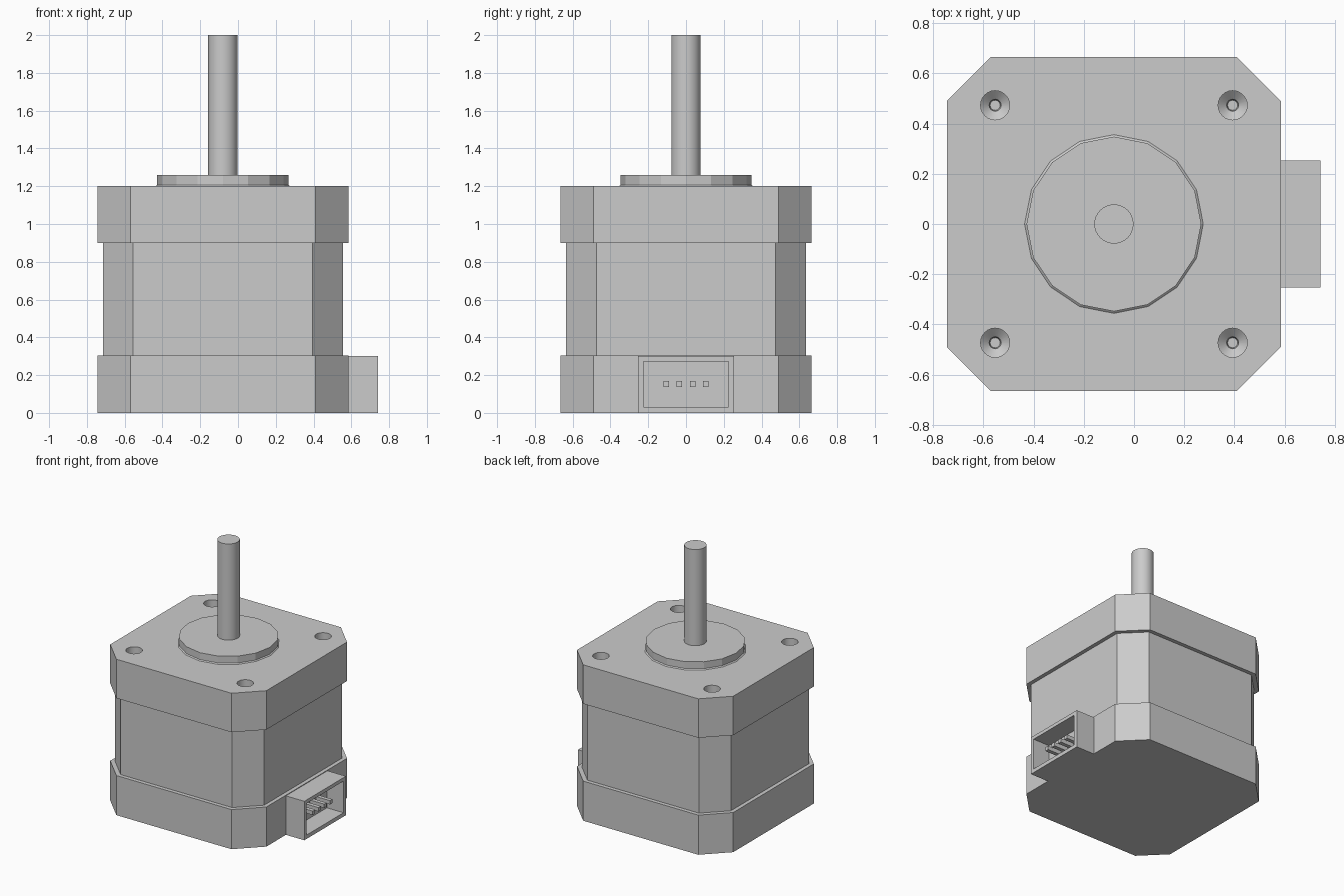
import bpy, bmesh, math
from mathutils import Matrix

if "Cube" in bpy.data.objects:
    bpy.data.objects.remove(bpy.data.objects["Cube"])

CX = -0.08  # motor axis


def finish(name, bm):
    bmesh.ops.recalc_face_normals(bm, faces=bm.faces)
    me = bpy.data.meshes.new(name)
    bm.to_mesh(me)
    bm.free()
    ob = bpy.data.objects.new(name, me)
    bpy.context.collection.objects.link(ob)
    return ob


def chamfered_block(name, half, flat, z0, z1):
    """Square prism with cut corners; flat is the half length of each side."""
    bm = bmesh.new()
    pts = [(half, -flat), (half, flat), (flat, half), (-flat, half),
           (-half, flat), (-half, -flat), (-flat, -half), (flat, -half)]
    base = [bm.verts.new((CX + x, y, z0)) for x, y in pts]
    top = [bm.verts.new((CX + x, y, z1)) for x, y in pts]
    bm.faces.new(base)
    bm.faces.new(top)
    for i in range(8):
        j = (i + 1) % 8
        bm.faces.new((base[i], base[j], top[j], top[i]))
    return finish(name, bm)


def turned(name, profile, sides, x=CX, y=0):
    """Solid of revolution from (radius, z) pairs, capped at both ends."""
    bm = bmesh.new()
    angles = [2 * math.pi * i / sides for i in range(sides)]
    rings = [[bm.verts.new((x + r * math.cos(a), y + r * math.sin(a), z))
              for a in angles] for r, z in profile]
    for a, b in zip(rings, rings[1:]):
        for i in range(sides):
            j = (i + 1) % sides
            bm.faces.new((a[i], a[j], b[j], b[i]))
    bm.faces.new(rings[0])
    bm.faces.new(rings[-1])
    return finish(name, bm)


def box(name, lo, hi):
    bm = bmesh.new()
    mid = [(a + b) / 2 for a, b in zip(lo, hi)]
    size = [b - a for a, b in zip(lo, hi)]
    m = Matrix.Translation(mid) @ Matrix.Diagonal((*size, 1))
    bmesh.ops.create_cube(bm, size=1, matrix=m)
    return finish(name, bm)


def cut(target, cutter):
    mod = target.modifiers.new("cut", 'BOOLEAN')
    mod.operation = 'DIFFERENCE'
    mod.solver = 'EXACT'
    mod.object = cutter
    bpy.context.view_layer.objects.active = target
    bpy.ops.object.modifier_apply(modifier=mod.name)
    bpy.data.objects.remove(cutter)


def smooth(ob):
    bpy.ops.object.select_all(action='DESELECT')
    ob.select_set(True)
    bpy.context.view_layer.objects.active = ob
    bpy.ops.object.shade_smooth_by_angle(angle=math.radians(30))


# Housing
chamfered_block("rear_end_cap", 0.665, 0.49, 0, 0.305)
chamfered_block("stator_body", 0.635, 0.475, 0.305, 0.9)
front_cap = chamfered_block("front_end_cap", 0.665, 0.49, 0.9, 1.2)

# Mounting holes with drilled, tapered bottoms
for sx in (-1, 1):
    for sy in (-1, 1):
        hole = turned("hole_cutter", [(0.02, 1.06), (0.024, 1.08), (0.058, 1.11), (0.058, 1.25)],
                      24, CX + sx * 0.473, sy * 0.473)
        cut(front_cap, hole)
smooth(front_cap)

# Pilot boss and shaft
turned("pilot_boss", [(0.356, 1.2), (0.348, 1.207), (0.348, 1.26)], 16)
smooth(turned("shaft", [(0.078, 1.25), (0.078, 2.0)], 32))

# Connector socket with four pins
socket = box("connector_socket", (0.58, -0.253, 0), (0.742, 0.253, 0.3))
cut(socket, box("socket_cutter", (0.6, -0.224, 0.03), (0.8, 0.224, 0.273)))
for i in range(4):
    y = (i - 1.5) * 0.07
    box(f"connector_pin_{i + 1}", (0.59, y - 0.015, 0.138), (0.72, y + 0.015, 0.168))
